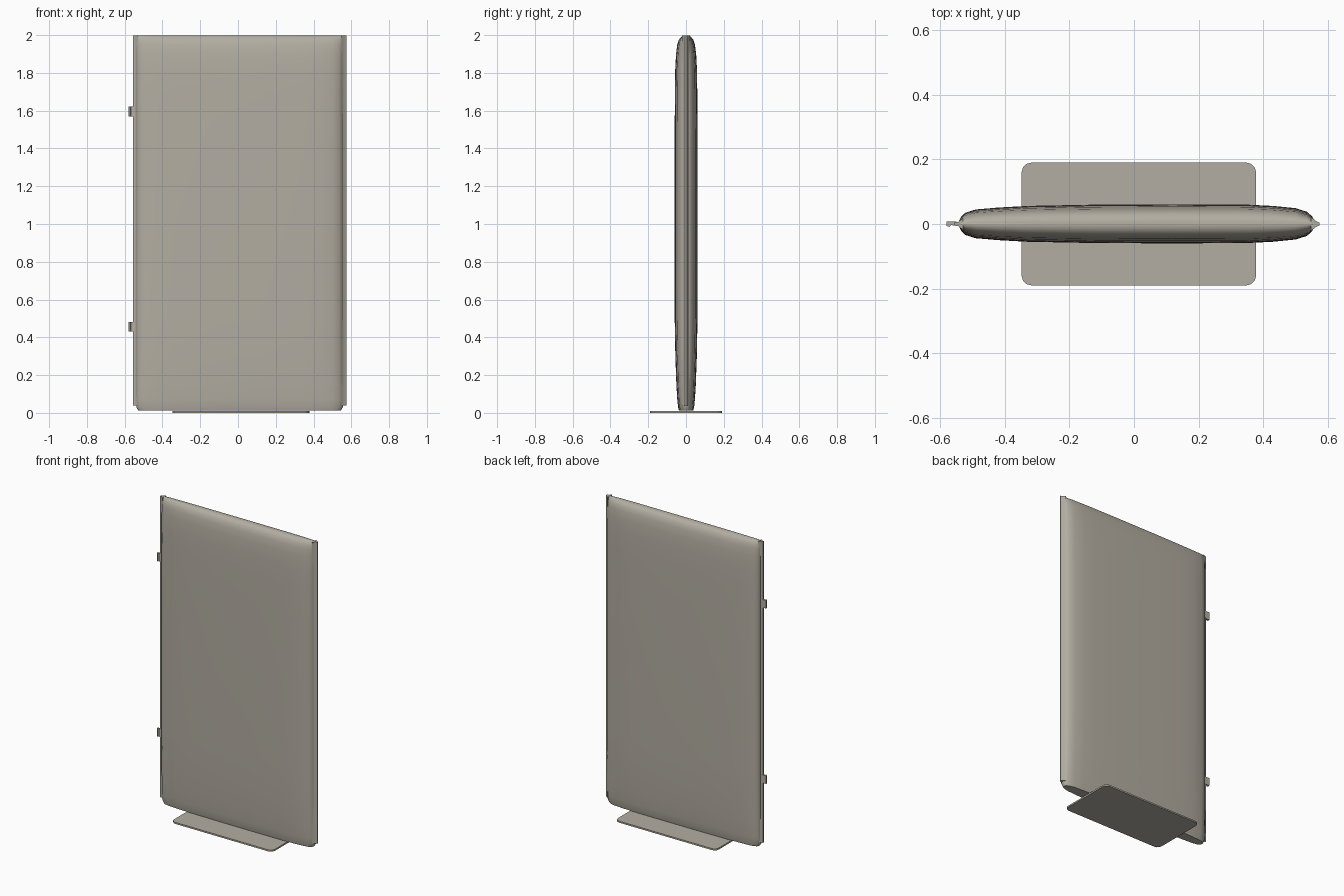
import bpy, bmesh, math

if "Cube" in bpy.data.objects:
    bpy.data.objects.remove(bpy.data.objects["Cube"])

fabric = bpy.data.materials.new("warm_grey_fabric")
fabric.diffuse_color = (0.45, 0.42, 0.36, 1)
fabric.use_nodes = True
fabric.node_tree.nodes["Principled BSDF"].inputs["Base Color"].default_value = fabric.diffuse_color


def make_object(name, bm, angle=40):
    bmesh.ops.recalc_face_normals(bm, faces=bm.faces)
    mesh = bpy.data.meshes.new(name)
    bm.to_mesh(mesh)
    bm.free()
    obj = bpy.data.objects.new(name, mesh)
    bpy.context.collection.objects.link(obj)
    mesh.materials.append(fabric)
    bpy.ops.object.select_all(action='DESELECT')
    obj.select_set(True)
    bpy.context.view_layer.objects.active = obj
    bpy.ops.object.shade_smooth_by_angle(angle=math.radians(angle))
    return obj


def loft(name, rings, angle=40):
    """Skin a stack of matching closed rings and cap both ends."""
    bm = bmesh.new()
    loops = [[bm.verts.new(p) for p in ring] for ring in rings]
    n = len(loops[0])
    for a, b in zip(loops, loops[1:]):
        for i in range(n):
            j = (i + 1) % n
            bm.faces.new((a[i], a[j], b[j], b[i]))
    bm.faces.new(loops[0][::-1])
    bm.faces.new(loops[-1])
    return make_object(name, bm, angle)


def prism(name, outline, z0, z1):
    return loft(name, [[(x, y, z) for x, y in outline] for z in (z0, z1)], 30)


# Padded panel: half section (x, half thickness), thinned toward top and bottom
section = [(-0.541, 0.009), (-0.535, 0.022), (-0.522, 0.034), (-0.49, 0.044),
           (-0.42, 0.050), (-0.33, 0.055), (-0.12, 0.059), (0.12, 0.060),
           (0.35, 0.059), (0.43, 0.055), (0.50, 0.048), (0.535, 0.037),
           (0.552, 0.022), (0.558, 0.009)]
# height, thickness factor, width factor
levels = [(0.012, 0.62, 0.975), (0.03, 0.70, 0.995), (0.07, 0.77, 1), (0.15, 0.85, 1),
          (0.30, 0.94, 1), (0.50, 1, 1), (1.50, 1, 1), (1.70, 0.98, 1),
          (1.82, 0.95, 1), (1.90, 0.88, 1), (1.95, 0.77, 1), (1.975, 0.63, 1),
          (1.99, 0.44, 1), (1.997, 0.25, 0.998), (1.999, 0.08, 0.996)]
rings = []
for z, thick, wide in levels:
    front = [(x * wide, -y * thick, z) for x, y in section]
    back = [(x * wide, y * thick + 0.001, z) for x, y in reversed(section)]
    rings.append(front + back)
loft("padded_panel", rings, 50)

# Thin seam strips down both edges
prism("left_seam", [(-0.53, -0.018), (-0.53, 0.018), (-0.545, 0.006),
                    (-0.557, 0.005), (-0.557, -0.005), (-0.545, -0.006)], 0.04, 1.998)
prism("right_seam", [(0.548, -0.022), (0.562, -0.010), (0.574, -0.004),
                     (0.574, 0.004), (0.562, 0.010), (0.548, 0.022)], 0.04, 1.998)

# Small connector clips on the left edge
for i, z in enumerate((0.43, 1.57)):
    prism(f"edge_clip_{i + 1}", [(-0.550, -0.006), (-0.566, -0.003), (-0.572, -0.009),
                                 (-0.580, -0.006), (-0.580, 0.007), (-0.550, 0.007)],
          z, z + 0.052)

# Flat foot plate with rounded corners
cx, hx, hy, r = 0.015, 0.363, 0.19, 0.03
outline = []
for k, (sx, sy) in enumerate(((1, 1), (-1, 1), (-1, -1), (1, -1))):
    for s in range(4):
        a = math.radians(90 * k + 30 * s)
        outline.append((cx + sx * (hx - r) + r * math.cos(a),
                        sy * (hy - r) + r * math.sin(a)))
prism("foot_plate", outline, 0.0, 0.010)
